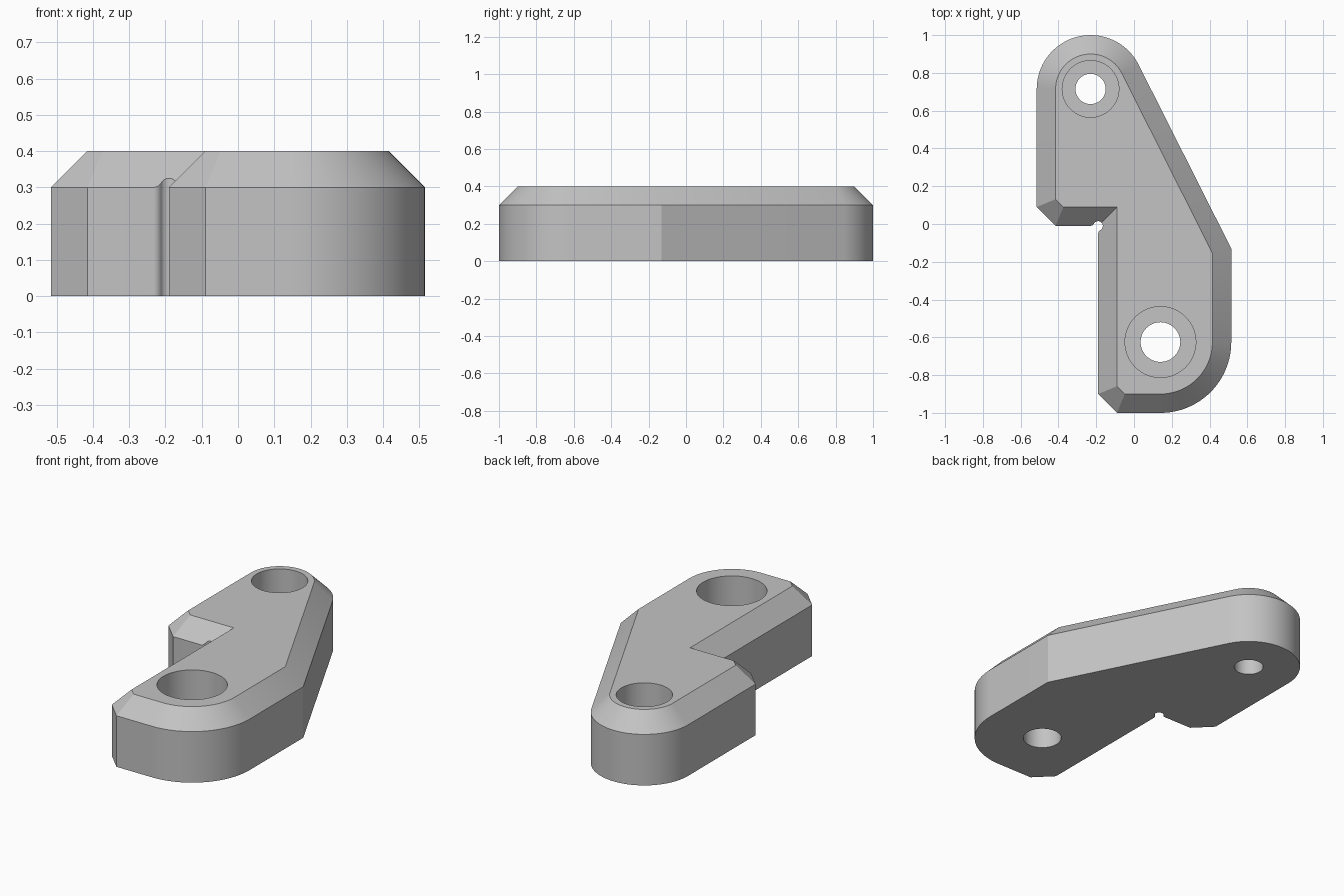
import bpy, bmesh
from math import radians, cos, sin, atan2, asin, hypot, degrees
from mathutils import Vector

if "Cube" in bpy.data.objects:
    bpy.data.objects.remove(bpy.data.objects["Cube"], do_unlink=True)

HEIGHT, CHAMFER = 0.4, 0.1
BACK, BACK_R = Vector((-0.23, 0.715)), 0.285
FRONT, FRONT_R = Vector((0.14, -0.625)), 0.375
INNER = Vector((-0.19, -0.01))      # inside corner of the L step

grey = bpy.data.materials.new("plain grey")
grey.use_nodes = True
colour = (0.55, 0.55, 0.55, 1)
grey.diffuse_color = colour
grey.node_tree.nodes["Principled BSDF"].inputs["Base Color"].default_value = colour


def arc(centre, r, start, end, n):
    angles = [radians(start + (end - start) * i / n) for i in range(n + 1)]
    return [Vector((centre[0] + r * cos(a), centre[1] + r * sin(a))) for a in angles]


def inset(points, d):
    """Offset a counter-clockwise outline inwards with mitred corners."""
    result = []
    for i, p in enumerate(points):
        a = (p - points[i - 1]).normalized()
        b = (points[(i + 1) % len(points)] - p).normalized()
        na, nb = Vector((-a.y, a.x)), Vector((-b.y, b.x))
        result.append(p + (na + nb) * d / (1 + na.dot(nb)))
    return result


def loft(name, layers):
    """Solid from matching outlines, each given as (z, points)."""
    bm = bmesh.new()
    rings = [[bm.verts.new((p.x, p.y, z)) for p in pts] for z, pts in layers]
    bm.faces.new(rings[0][::-1])
    bm.faces.new(rings[-1])
    n = len(rings[0])
    for low, high in zip(rings, rings[1:]):
        for i in range(n):
            j = (i + 1) % n
            bm.faces.new((low[i], low[j], high[j], high[i]))
    bmesh.ops.recalc_face_normals(bm, faces=bm.faces)
    mesh = bpy.data.meshes.new(name)
    bm.to_mesh(mesh)
    bm.free()
    mesh.materials.append(grey)
    ob = bpy.data.objects.new(name, mesh)
    bpy.context.collection.objects.link(ob)
    return ob


def cut(target, cutter):
    cutter.hide_render = True
    mod = target.modifiers.new("cut", "BOOLEAN")
    mod.operation, mod.solver, mod.object = "DIFFERENCE", "EXACT", cutter
    bpy.context.view_layer.objects.active = target
    bpy.ops.object.modifier_apply(modifier=mod.name)
    bpy.data.objects.remove(cutter, do_unlink=True)


# Plate outline: two rounded ends, a slanted flank and a stepped left side
elbow = Vector((0.515, -0.13))
to_back = BACK - elbow
slant = degrees(atan2(to_back.y, to_back.x) - asin(BACK_R / to_back.length)) - 90
outline = [Vector((-0.09, -1.0))]
outline += arc(FRONT, FRONT_R, -90, 0, 32)
outline += [elbow]
outline += arc(BACK, BACK_R, slant, 180, 48)
outline += [Vector(p) for p in ((-0.515, 0.09), (-0.415, -0.01), INNER, (-0.19, -0.9))]
plate = loft("bracket_plate", [(0, outline), (HEIGHT - CHAMFER, outline),
                               (HEIGHT, inset(outline, CHAMFER))])

# Counterbored screw holes
for centre, bore, head in ((BACK, 0.08, 0.15), (FRONT, 0.105, 0.1875)):
    for r, floor in ((head, 0.2), (bore, -0.1)):
        ring = arc(centre, r, 0, 360, 64)[:-1]
        cut(plate, loft("hole_cutter", [(floor, ring), (HEIGHT + 0.1, ring)]))

# Rounded relief groove in the inside corner, with flared mouths
r = 0.025
reach = r * 3 ** 0.5
notch = arc(INNER + Vector((-reach, r)), r, -90, -30, 6)
notch += arc(INNER, r, 150, -60, 20)[1:]
notch += arc(INNER + Vector((r, -reach)), r, 120, 180, 6)[1:]
notch += [INNER + Vector((-reach, -reach))]
notch.reverse()
cut(plate, loft("relief_cutter", [(-0.1, notch), (HEIGHT + 0.1, notch)]))

# Smooth the round walls, keep the chamfer edges crisp
bpy.ops.object.select_all(action="DESELECT")
plate.select_set(True)
bpy.context.view_layer.objects.active = plate
bpy.ops.object.shade_smooth_by_angle(angle=radians(20))
